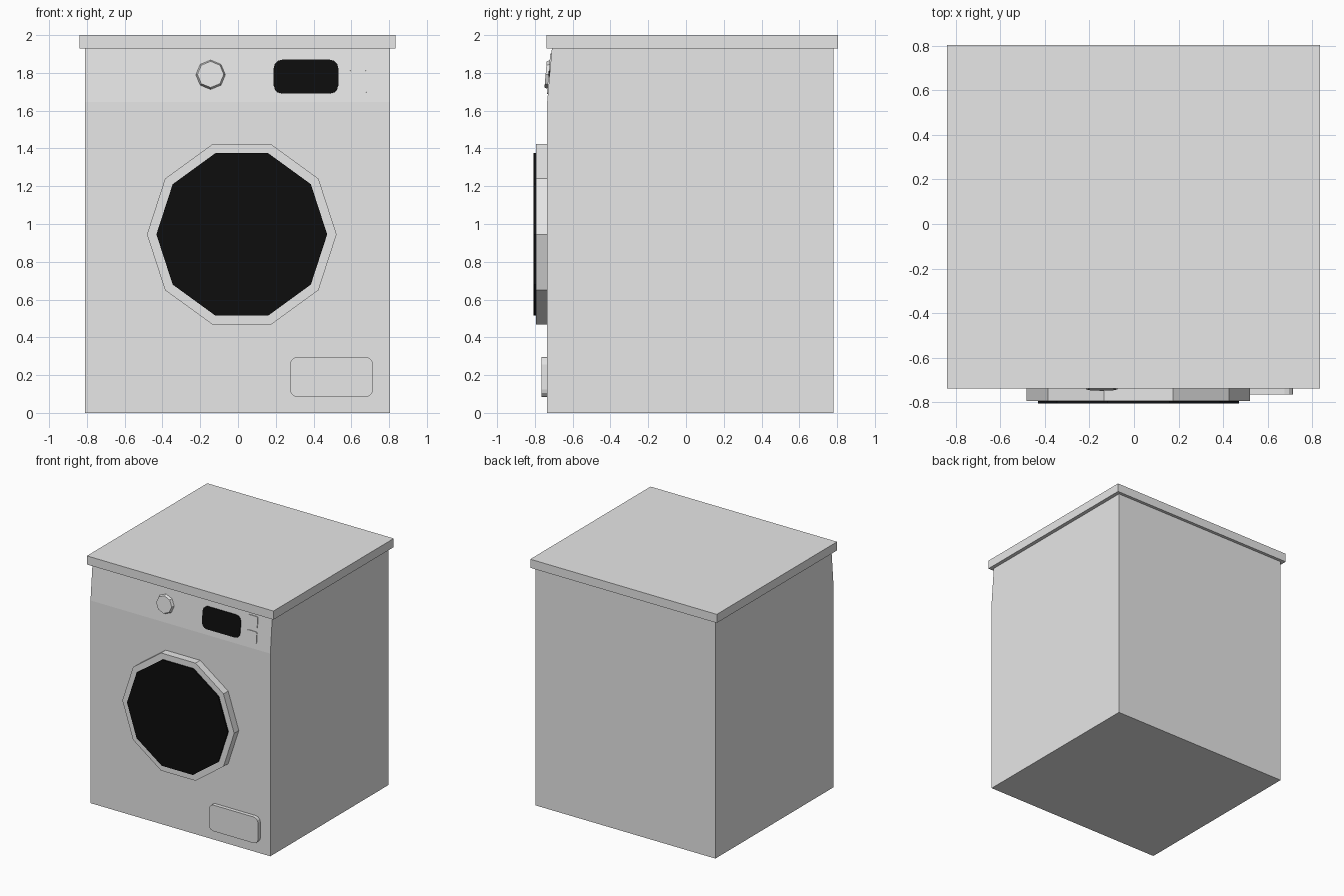
import bpy, bmesh, math
from mathutils import Vector

if "Cube" in bpy.data.objects:
    bpy.data.objects.remove(bpy.data.objects["Cube"])


def material(name, v):
    m = bpy.data.materials.new(name)
    m.diffuse_color = (v, v, v, 1)
    m.use_nodes = True
    m.node_tree.nodes["Principled BSDF"].inputs["Base Color"].default_value = m.diffuse_color
    return m


white = material("white_enamel", 0.8)
black = material("black_glass", 0.004)


def prism(name, lower, upper, mat):
    """Closed solid between two matching loops of points."""
    bm = bmesh.new()
    a = [bm.verts.new(p) for p in lower]
    b = [bm.verts.new(p) for p in upper]
    bm.faces.new(a)
    bm.faces.new(b)
    for i in range(len(a)):
        j = (i + 1) % len(a)
        bm.faces.new((a[i], a[j], b[j], b[i]))
    bmesh.ops.recalc_face_normals(bm, faces=bm.faces)
    me = bpy.data.meshes.new(name)
    bm.to_mesh(me)
    bm.free()
    me.materials.append(mat)
    ob = bpy.data.objects.new(name, me)
    bpy.context.collection.objects.link(ob)
    return ob


def polygon(n, r, start=0.0):
    return [(r * math.cos(start + math.tau * i / n),
             r * math.sin(start + math.tau * i / n)) for i in range(n)]


def rounded(w, h, r, seg=3):
    pts = []
    for k, (sx, sz) in enumerate(((1, 1), (-1, 1), (-1, -1), (1, -1))):
        for i in range(seg + 1):
            t = math.pi / 2 * (k + i / seg)
            pts.append((sx * (w / 2 - r) + r * math.cos(t),
                        sz * (h / 2 - r) + r * math.sin(t)))
    return pts


FRONT, SLOPE_Z, TOP_Z, TOP_Y = -0.735, 1.645, 1.93, -0.71
TILT = math.atan2(TOP_Y - FRONT, TOP_Z - SLOPE_Z)


def plate(name, outline, x, z, depth, mat, y=FRONT, tilt=0.0, taper=1.0):
    """Outline raised from the front; its back is sunk slightly."""
    up = Vector((0, math.sin(tilt), math.cos(tilt)))
    out = Vector((0, -math.cos(tilt), math.sin(tilt)))
    o = Vector((x, y, z))

    def loop(s, d):
        return [o + Vector((u * s, 0, 0)) + up * v * s + out * d for u, v in outline]
    return prism(name, loop(1, -0.002), loop(taper, depth), mat)


def panel_plate(name, outline, x, z, depth, mat, taper=1.0):
    y = FRONT + (z - SLOPE_Z) * math.tan(TILT)
    return plate(name, outline, x, z, depth, mat, y, TILT, taper)


# cabinet with sloped control panel, and lid
side = [(FRONT, 0), (FRONT, SLOPE_Z), (TOP_Y, TOP_Z), (0.78, TOP_Z), (0.78, 0)]
prism("cabinet", [(-0.81, y, z) for y, z in side], [(0.805, y, z) for y, z in side], white)
lid = [(-0.84, -0.738), (0.835, -0.738), (0.835, 0.805), (-0.84, 0.805)]
prism("top_lid", [(x, y, TOP_Z) for x, y in lid], [(x, y, 2.0) for x, y in lid], white)

# door
plate("door_ring", polygon(10, 0.502), 0.02, 0.945, 0.06, white)
plate("door_glass", polygon(10, 0.452), 0.02, 0.945, 0.012, black, y=-0.795)

# filter flap
plate("filter_flap", rounded(0.44, 0.212, 0.04), 0.495, 0.19, 0.03, white)

# control panel details
panel_plate("program_knob", polygon(8, 0.079, math.pi / 2), -0.145, 1.79, 0.021, white, 0.88)
panel_plate("display", rounded(0.342, 0.18, 0.045), 0.36, 1.78, 0.006, black)
for i, z in enumerate((1.735, 1.855)):
    panel_plate(f"button_{i + 1}", rounded(0.09, 0.095, 0.012, 2), 0.635, z, 0.006, white)
